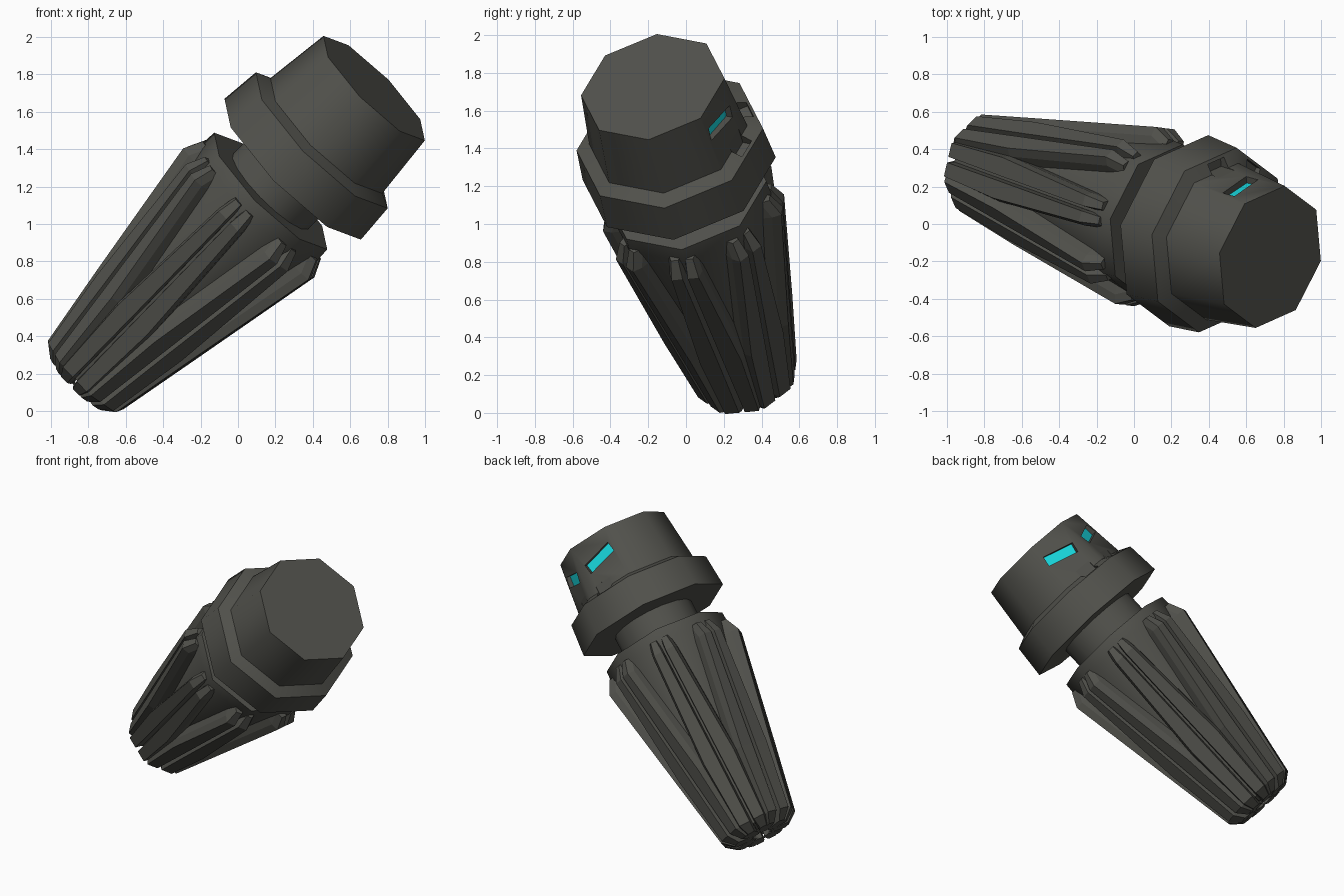
import bpy, bmesh, math
from mathutils import Matrix, Vector

if "Cube" in bpy.data.objects:
    bpy.data.objects.remove(bpy.data.objects["Cube"])

# Tilted frame: local z runs along the axis, local x points to the eye side,
# origin is the centre of the cap's end face
axis = Vector((0.69, -0.222, 0.686)).normalized()
side = Vector((0.202, 0.972, 0.119))
side = (side - axis * side.dot(axis)).normalized()
up = axis.cross(side)
FRAME = Matrix((side, up, axis)).transposed().to_4x4()
FRAME.translation = Vector((0.728, -0.176, 1.726))


def material(name, rgb):
    m = bpy.data.materials.new(name)
    m.diffuse_color = (*rgb, 1)
    m.use_nodes = True
    m.node_tree.nodes["Principled BSDF"].inputs["Base Color"].default_value = m.diffuse_color
    return m


DARK = material("dark_grey", (0.083, 0.083, 0.072))
CYAN = material("cyan", (0.01, 0.72, 0.77))


def make(name, bm, mat, smooth=None):
    bmesh.ops.recalc_face_normals(bm, faces=bm.faces)
    me = bpy.data.meshes.new(name)
    bm.to_mesh(me)
    bm.free()
    me.transform(FRAME)
    me.materials.append(mat)
    ob = bpy.data.objects.new(name, me)
    bpy.context.collection.objects.link(ob)
    if smooth:
        shade(ob, smooth)
    return ob


def activate(ob):
    bpy.ops.object.select_all(action='DESELECT')
    ob.select_set(True)
    bpy.context.view_layer.objects.active = ob


def shade(ob, degrees):
    activate(ob)
    bpy.ops.object.shade_smooth_by_angle(angle=math.radians(degrees))


def turned(name, profile, sides, smooth=None):
    """Closed turned solid; profile is (distance below the cap end, radius)."""
    bm = bmesh.new()
    rings = []
    for s, r in profile:
        rings.append([bm.verts.new((r * math.cos(2 * math.pi * i / sides),
                                    r * math.sin(2 * math.pi * i / sides), -s))
                      for i in range(sides)])
    for a, b in zip(rings, rings[1:]):
        for i in range(sides):
            j = (i + 1) % sides
            bm.faces.new((a[i], a[j], b[j], b[i]))
    bm.faces.new(rings[0])
    bm.faces.new(rings[-1])
    return make(name, bm, DARK, smooth)


def block(name, angle, r, t, s, mat, tilt=0):
    """Box given by radial, tangential and axial ranges, turned to an angle."""
    bm = bmesh.new()
    bmesh.ops.create_cube(bm, size=1)
    size = Vector((r[1] - r[0], t[1] - t[0], s[1] - s[0]))
    mid = Vector((sum(r) / 2, sum(t) / 2, -sum(s) / 2))
    bm.transform(Matrix.Rotation(math.radians(angle), 4, 'Z')
                 @ Matrix.Translation(mid)
                 @ Matrix.Rotation(math.radians(tilt), 4, 'X')
                 @ Matrix.Diagonal(size).to_4x4())
    return make(name, bm, mat)


def cut(ob, cutter):
    cutter.hide_render = True
    activate(ob)
    mod = ob.modifiers.new("cut", 'BOOLEAN')
    mod.operation = 'DIFFERENCE'
    mod.solver = 'EXACT'
    mod.object = cutter
    bpy.ops.object.modifier_apply(modifier=mod.name)
    bpy.data.objects.remove(cutter)


# Octagonal cap with its flange
head = turned("cap", [(0, 0.39), (0.37, 0.43), (0.405, 0.507),
                      (0.63, 0.525), (0.63, 0.27)], 8)

# Two slanted lit slots and the small rim notches below them
for sign in (1, -1):
    angle, tilt = 22.5 * sign, 13 * sign
    t = sorted((-0.095 * sign, 0.135 * sign))
    cut(head, block("slot_cutter", angle, (0.34, 0.6), t, (0.128, 0.202), DARK, tilt))
    block("slot_light", angle, (0.338, 0.345), t, (0.128, 0.202), CYAN, tilt)
    t = sorted((-0.09 * sign, 0.03 * sign))
    cut(head, block("notch_cutter", angle, (0.392, 0.452), t, (0.32, 0.425), DARK))
shade(head, 50)

# Neck and tapering body
turned("neck", [(0.6, 0.285), (0.84, 0.285)], 16, 40)
turned("body", [(0.80, 0.435), (0.89, 0.44), (2.24, 0.205)], 8, 50)

# Sixteen ribs: one on each side of eight narrow slits, widening downwards
# until neighbours merge into lobes
# rows: axial distance, outer radius, inner and outer top limits, foot limit
ROWS = [(0.87, 0.442, 0.02, 0.06, 0.075), (0.97, 0.487, 0.014, 0.074, 0.09),
        (1.76, 0.347, 0.014, 0.112, 0.125), (2.23, 0.265, 0.016, 0.092, 0.1),
        (2.29, 0.195, 0.022, 0.07, 0.078)]
for k in range(8):
    turn = Matrix.Rotation(math.radians(45 * k - 2), 4, 'Z')
    for sign in (1, -1):
        bm = bmesh.new()
        loops = []
        for s, r, t0, t1, foot in ROWS:
            base = r - 0.05
            points = [(r - 0.13, 0.008), (base, 0.008), (r, t0),
                      (r, t1), (base, foot), (r - 0.13, foot)]
            loops.append([bm.verts.new((x, y * sign, -s)) for x, y in points])
        for a, b in zip(loops, loops[1:]):
            for i in range(6):
                j = (i + 1) % 6
                bm.faces.new((a[i], a[j], b[j], b[i]))
        bm.faces.new(loops[0])
        bm.faces.new(loops[-1])
        bm.transform(turn)
        make("rib", bm, DARK)
